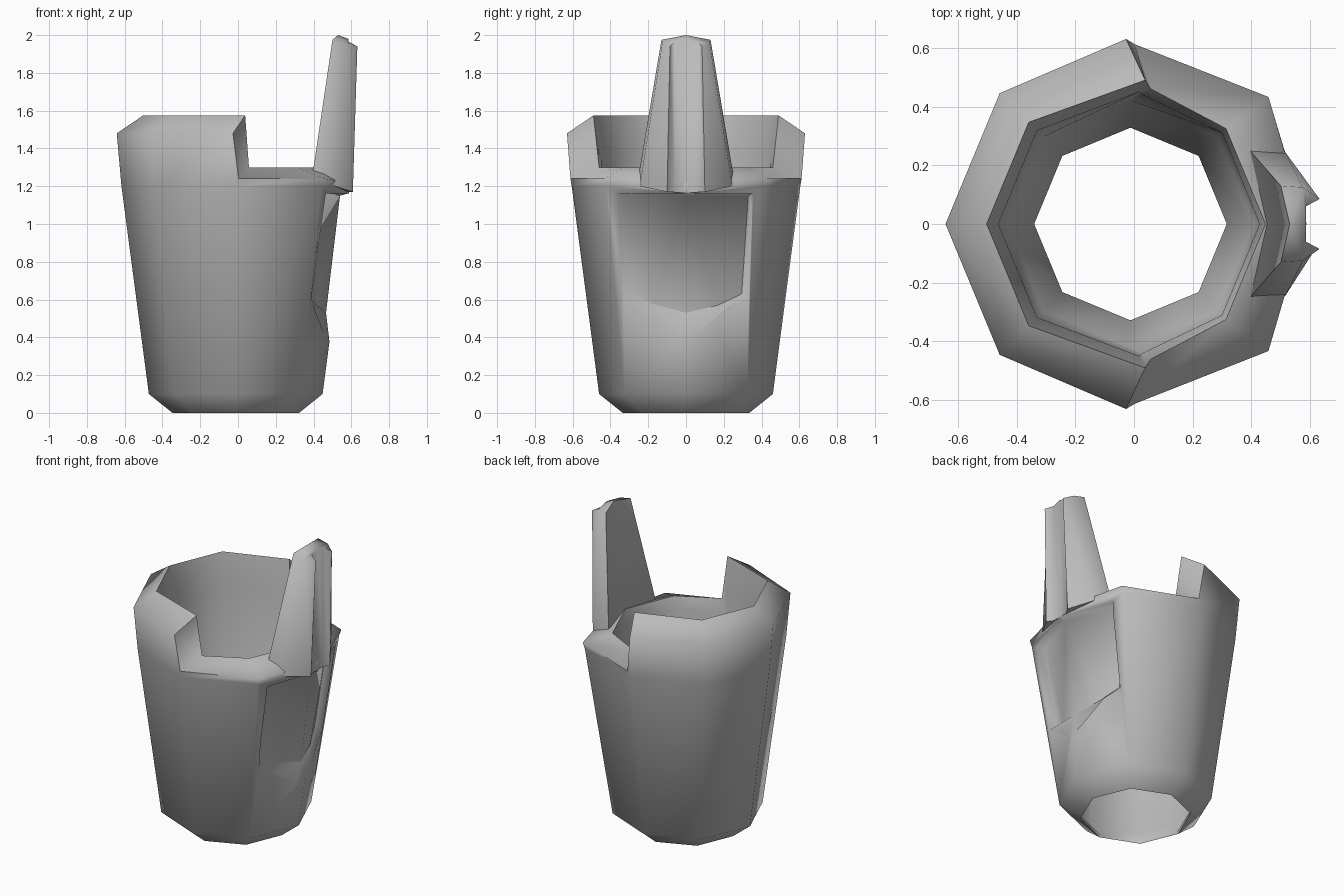
import bpy, bmesh, math

if "Cube" in bpy.data.objects:
    bpy.data.objects.remove(bpy.data.objects["Cube"], do_unlink=True)

grey = bpy.data.materials.new("plain grey")
grey.use_nodes = True
colour = (0.5, 0.5, 0.5, 1)
grey.diffuse_color = colour
grey.node_tree.nodes["Principled BSDF"].inputs["Base Color"].default_value = colour


def make(name, verts, faces):
    bm = bmesh.new()
    vs = [bm.verts.new(v) for v in verts]
    for f in faces:
        bm.faces.new([vs[i] for i in f])
    bmesh.ops.remove_doubles(bm, verts=bm.verts, dist=0.0005)
    bmesh.ops.recalc_face_normals(bm, faces=bm.faces)
    mesh = bpy.data.meshes.new(name)
    bm.to_mesh(mesh)
    bm.free()
    ob = bpy.data.objects.new(name, mesh)
    bpy.context.collection.objects.link(ob)
    mesh.materials.append(grey)
    return ob


def bridge(rings, closed=False):
    """Quads between neighbouring rings of equal length."""
    n, m = len(rings[0]), len(rings)
    verts = [v for r in rings for v in r]
    faces = []
    for a in range(m if closed else m - 1):
        b = (a + 1) % m
        for i in range(n):
            j = (i + 1) % n
            faces.append((a * n + i, a * n + j, b * n + j, b * n + i))
    return verts, faces


def mirrored(half):
    """First and last points lie on y = 0; the others are repeated at -y."""
    return half + [(x, -y, z) for x, y, z in reversed(half[1:-1])]


# Shell: closed wall profiles (radius, height), tall behind and low in front
CX = -0.012
foot = [(0.335, 0), (0.46, 0.1)]
inner_foot = [(0.42, 0.12), (0.328, 0.012)]
tall = foot + [(0.605, 1.2), (0.63, 1.48), (0.49, 1.575), (0.45, 1.36)] + inner_foot
low = foot + [(0.605, 1.2), (0.612, 1.24), (0.46, 1.3), (0.44, 1.22)] + inner_foot
front = foot + [(0.6, 1.17), (0.597, 1.22), (0.46, 1.3), (0.44, 1.22)] + inner_foot
tall_shift = [0, 0, 0, -0.015, 0.05, 0.03, 0, 0]
low_shift = [0, 0, 0, 0.015, 0.07, 0.04, 0, 0]
corner_shift = [0, 0, 0.03, 0.037, 0, 0, 0, 0]


def section(profile, degrees, shift=[0] * 8):
    a = math.radians(degrees)
    return [(CX + r * math.cos(a) + s, r * math.sin(a), z)
            for (r, z), s in zip(profile, shift)]


sections = [section(front, 0), section(low, 45, corner_shift),
            section(low, 90, low_shift), section(tall, 90, tall_shift)]
sections += [section(tall, d) for d in (135, 180, 225)]
sections += [section(tall, 270, tall_shift), section(low, 270, low_shift),
             section(low, 315, corner_shift)]

# Seam points of the tall and low sections coincide, so drop repeats per face
verts, faces = bridge(sections, closed=True)
clean = []
for f in faces:
    pts = []
    for i in f:
        if all(math.dist(verts[i], verts[k]) > 0.0005 for k in pts):
            pts.append(i)
    if len(pts) > 2:
        clean.append(pts)
shell = make("cup_shell", verts, clean)

# Recess cutter: outline on the wall, sunk to a floor with a central wedge
lip = mirrored([(0.595, 0, 1.165), (0.475, 0.36, 1.165), (0.405, 0.355, 0.575), (0.488, 0, 0.345)])
far = [(0.9, y, z) for x, y, z in lip]
floor = mirrored([(0.54, 0, 1.15), (0.42, 0.33, 1.15), (0.36, 0.295, 0.63), (0.466, 0, 0.53)])
verts, faces = bridge([far, lip, floor])
verts += [(0.415, 0.17, 0.57), (0.415, -0.17, 0.57)]
T, L, BL, B, BR, R, ML, MR = range(12, 20)
faces += [range(6), (T, ML, B), (T, B, MR), (BL, B, ML), (BR, MR, B),
          (T, L, ML), (L, BL, ML), (T, MR, R), (R, MR, BR)]
cutter = make("recess_cutter", verts, faces)
cutter.hide_render = True

cut = shell.modifiers.new("recess", "BOOLEAN")
cut.operation = "DIFFERENCE"
cut.solver = "EXACT"
cut.object = cutter
bpy.context.view_layer.objects.active = shell
bpy.ops.object.modifier_apply(modifier=cut.name)
bpy.data.objects.remove(cutter, do_unlink=True)

# Upright fin: tapered, with two ridges and a channel on its outer face
base = mirrored([(0.45, 0, 1.27), (0.395, 0.25, 1.265), (0.515, 0.245, 1.2),
                 (0.608, 0.1, 1.17), (0.583, 0.06, 1.168), (0.583, 0, 1.168)])
tip = mirrored([(0.53, 0, 2.0), (0.5, 0.13, 1.975), (0.575, 0.125, 1.96),
                (0.632, 0.085, 1.94), (0.585, 0.06, 1.965), (0.585, 0, 1.98)])
verts, faces = bridge([base, tip])
n = len(base)
for start in (0, n):
    # End caps, each half fanned around the channel
    for tri in ((0, 1, 2), (0, 2, 5), (2, 4, 5), (2, 3, 4)):
        faces.append([start + k for k in tri])
        faces.append([start + (n - k) % n for k in reversed(tri)])
fin = make("upright_fin", verts, faces)

# Soft shading over the facets, crisp at the step and cut edges
bpy.ops.object.select_all(action="DESELECT")
for ob in (shell, fin):
    ob.select_set(True)
bpy.context.view_layer.objects.active = shell
bpy.ops.object.shade_smooth_by_angle(angle=math.radians(75))
